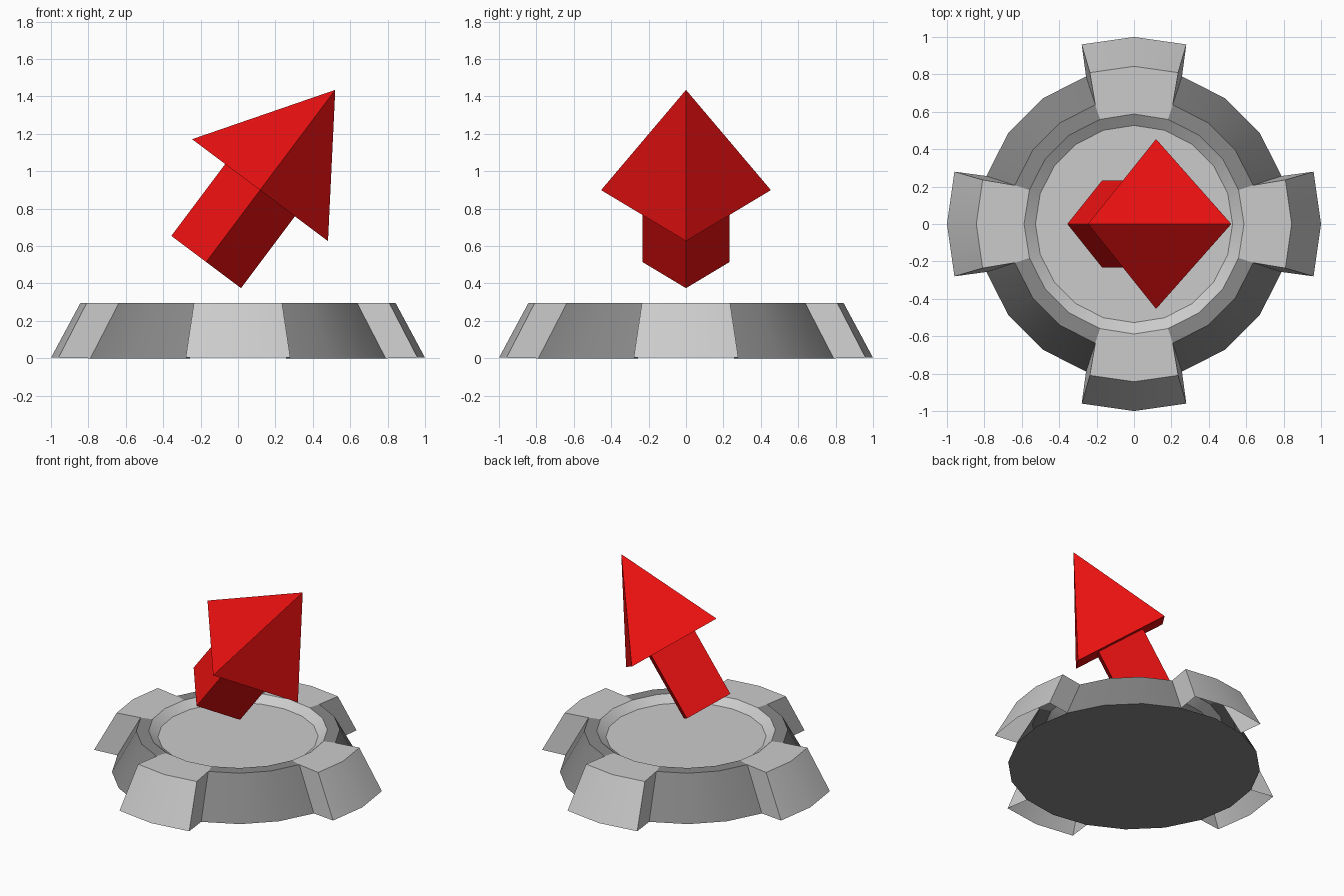
import bpy, bmesh
from math import radians, cos, sin, atan2
from mathutils import Vector, Matrix

if "Cube" in bpy.data.objects:
    bpy.data.objects.remove(bpy.data.objects["Cube"])


def material(name, rgb):
    m = bpy.data.materials.new(name)
    m.diffuse_color = (*rgb, 1)
    m.use_nodes = True
    m.node_tree.nodes["Principled BSDF"].inputs["Base Color"].default_value = m.diffuse_color
    return m


def finish(bm, name, mat=None, smooth=False):
    bmesh.ops.remove_doubles(bm, verts=bm.verts, dist=1e-5)
    me = bpy.data.meshes.new(name)
    bm.to_mesh(me)
    bm.free()
    ob = bpy.data.objects.new(name, me)
    bpy.context.collection.objects.link(ob)
    if mat:
        me.materials.append(mat)
    if smooth:
        bpy.context.view_layer.objects.active = ob
        ob.select_set(True)
        bpy.ops.object.shade_smooth_by_angle(angle=radians(30))
        ob.select_set(False)
    return ob


def polar(r, deg, z):
    return Vector((r * cos(radians(deg)), r * sin(radians(deg)), z))


def add_face(bm, pts):
    bm.faces.new([bm.verts.new(p) for p in pts])


def lathe(bm, profile, sides, bottom=False, top=False, keep=lambda k: True):
    """Revolve (radius, height) points with flat sides, optionally capped."""
    step = 360 / sides
    for (r0, z0), (r1, z1) in zip(profile, profile[1:]):
        for k in range(sides):
            if not keep(k):
                continue
            a, b = k * step, (k + 1) * step
            pts = [polar(r0, a, z0), polar(r0, b, z0)]
            pts += [polar(r1, b, z1), polar(r1, a, z1)] if r1 else [Vector((0, 0, z1))]
            add_face(bm, pts)
    for (r, z), wanted, order in ((profile[0], bottom, -1), (profile[-1], top, 1)):
        if wanted:
            add_face(bm, [polar(r, k * step, z) for k in range(sides)][::order])


red = material("red", (0.8, 0.005, 0.005))
dark = material("dark_grey", (0.25, 0.25, 0.25))
TOP, SIDES = 0.295, 20
STEP = 360 / SIDES

# dark ring: outer wall and rim between the clamps, plus the underside
bm = bmesh.new()
lathe(bm, [(0.83, 0), (0.67, TOP), (0.588, TOP)], SIDES, bottom=True,
      keep=lambda k: k % 5 not in (0, 4))
finish(bm, "base_ring", dark, True)

# shallow dish inside the ring
bm = bmesh.new()
lathe(bm, [(0.588, TOP), (0.527, 0.25)], SIDES, top=True)
finish(bm, "dish", None, True)

# four clamps sloping over the ring, open underneath
for n in range(4):
    bm = bmesh.new()
    cols = []
    for s in (-1, 0, 1):
        a, b = n * 90 + s * 16.25, n * 90 + s * STEP
        cols.append([polar(1, a, 0.003), polar(0.843, a, TOP),
                     polar(0.67, b, TOP), polar(0.588, b, TOP)])
    for c, d in zip(cols, cols[1:]):
        for i in range(3):
            add_face(bm, [c[i], d[i], d[i + 1], c[i + 1]])
    for col, s in ((cols[0], -1), (cols[2], 1)):
        side = col[:3] + [polar(0.83, n * 90 + s * STEP, 0)]
        add_face(bm, side[::-s])
    finish(bm, f"clamp_{n + 1}", None, True)

# tilted red arrow: square shaft and pyramid head floating over the dish
bm = bmesh.new()
lathe(bm, [(0.233, 0), (0.233, 0.48), (0.454, 0.48), (0, 1.15)], 4, bottom=True)
arrow = finish(bm, "arrow", red)
arrow.data.transform(Matrix.Translation((-0.17, 0, 0.515))
                     @ Matrix.Rotation(atan2(0.6, 0.8), 4, 'Y'))
